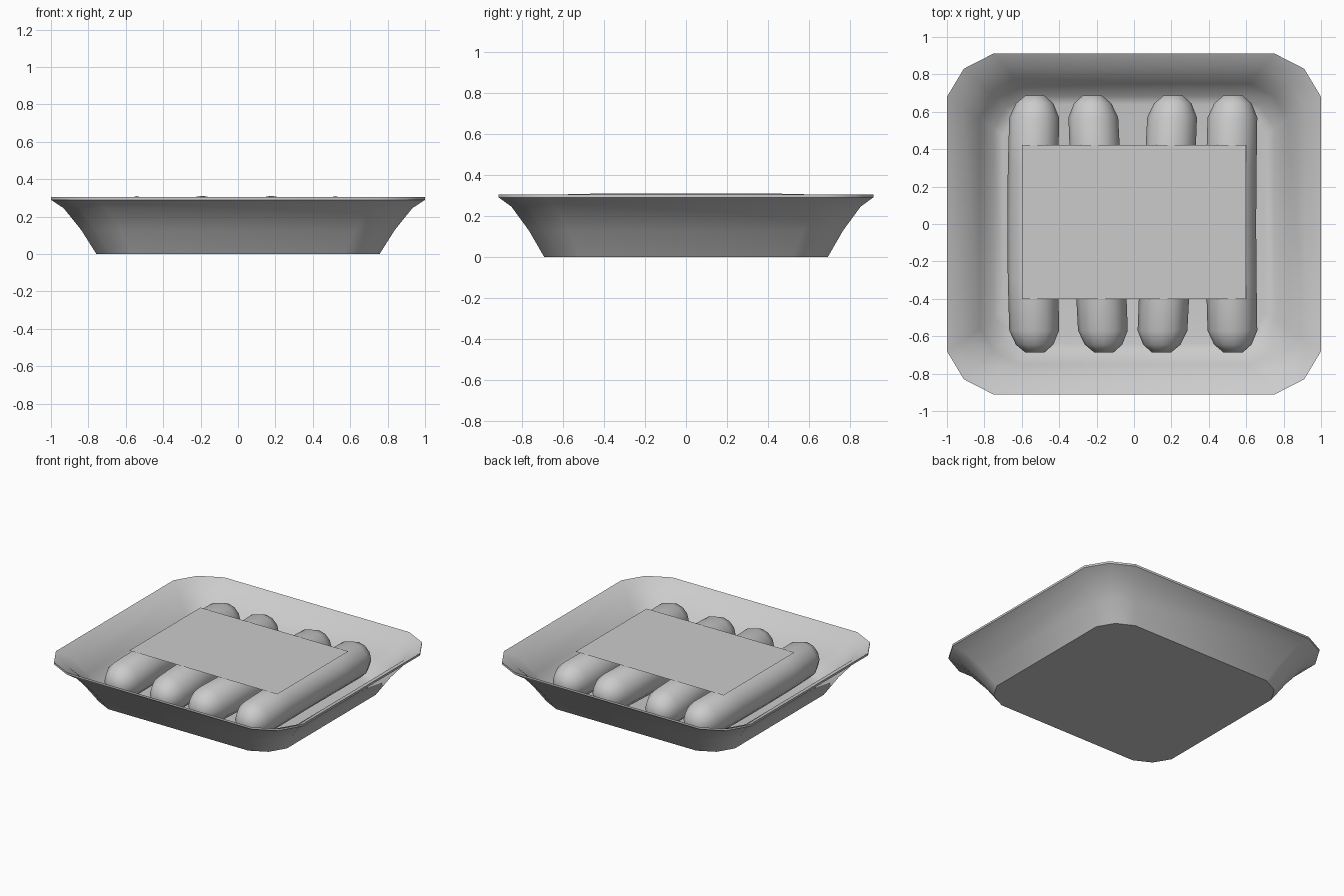
import bpy, bmesh, math

if "Cube" in bpy.data.objects:
    bpy.data.objects.remove(bpy.data.objects["Cube"])


def loft(name, rings, sharp_deg):
    """Skin closed rings of points, cap both ends and smooth by angle."""
    bm = bmesh.new()
    loops = [[bm.verts.new(p) for p in ring] for ring in rings]
    n = len(loops[0])
    for a, b in zip(loops, loops[1:]):
        for i in range(n):
            j = (i + 1) % n
            bm.faces.new((a[i], a[j], b[j], b[i]))
    bm.faces.new(loops[0])
    bm.faces.new(loops[-1])
    bmesh.ops.recalc_face_normals(bm, faces=bm.faces)
    mesh = bpy.data.meshes.new(name)
    bm.to_mesh(mesh)
    bm.free()
    obj = bpy.data.objects.new(name, mesh)
    bpy.context.collection.objects.link(obj)
    bpy.ops.object.select_all(action='DESELECT')
    obj.select_set(True)
    bpy.context.view_layer.objects.active = obj
    bpy.ops.object.shade_smooth_by_angle(angle=math.radians(sharp_deg))
    return obj


# Tray: one rounded-rectangle outline scaled along a thin-walled profile
quarter = [(1.0, 0.68), (0.91, 0.83), (0.75, 0.912)]
outline = (quarter + [(-x, y) for x, y in reversed(quarter)]
           + [(-x, -y) for x, y in quarter]
           + [(x, -y) for x, y in reversed(quarter)])
profile = [(0.70, 0.0), (0.757, 0.0), (0.838, 0.128), (0.932, 0.245),
           (1.0, 0.29), (1.0, 0.305), (0.915, 0.258),
           (0.823, 0.14), (0.75, 0.03), (0.70, 0.02)]
loft("tray", [[(x * s, y * s, z) for x, y in outline] for s, z in profile], 45)

# Sausages: rounded tubes lying along y, with a slight bow or slant
half = [(0.0, 0.135), (0.3, 0.135), (0.57, 0.133), (0.645, 0.1), (0.688, 0.05)]
stations = [(-y, r) for y, r in reversed(half[1:])] + half
SIDES = 12


def sausage(name, x, slant, bow):
    rings = []
    for y, r in stations:
        cx = x + slant * y + bow * (1 - (y / 0.69) ** 2)
        rings.append([(cx + r * math.cos(2 * math.pi * i / SIDES), y,
                       0.174 + r * math.sin(2 * math.pi * i / SIDES))
                      for i in range(SIDES)])
    loft(name, rings, 60)


for i, (x, slant, bow) in enumerate([(-0.53, 0, -0.012), (-0.192, -0.045, 0),
                                     (0.178, 0.045, 0), (0.53, 0, -0.012)]):
    sausage(f"sausage_{i + 1}", x, slant, bow)

# Label: flat sheet resting on the sausages
bpy.ops.mesh.primitive_plane_add(size=1, location=(0, 0.01, 0.311))
label = bpy.context.object
label.name = "label"
label.scale = (1.2, 0.824, 1)
